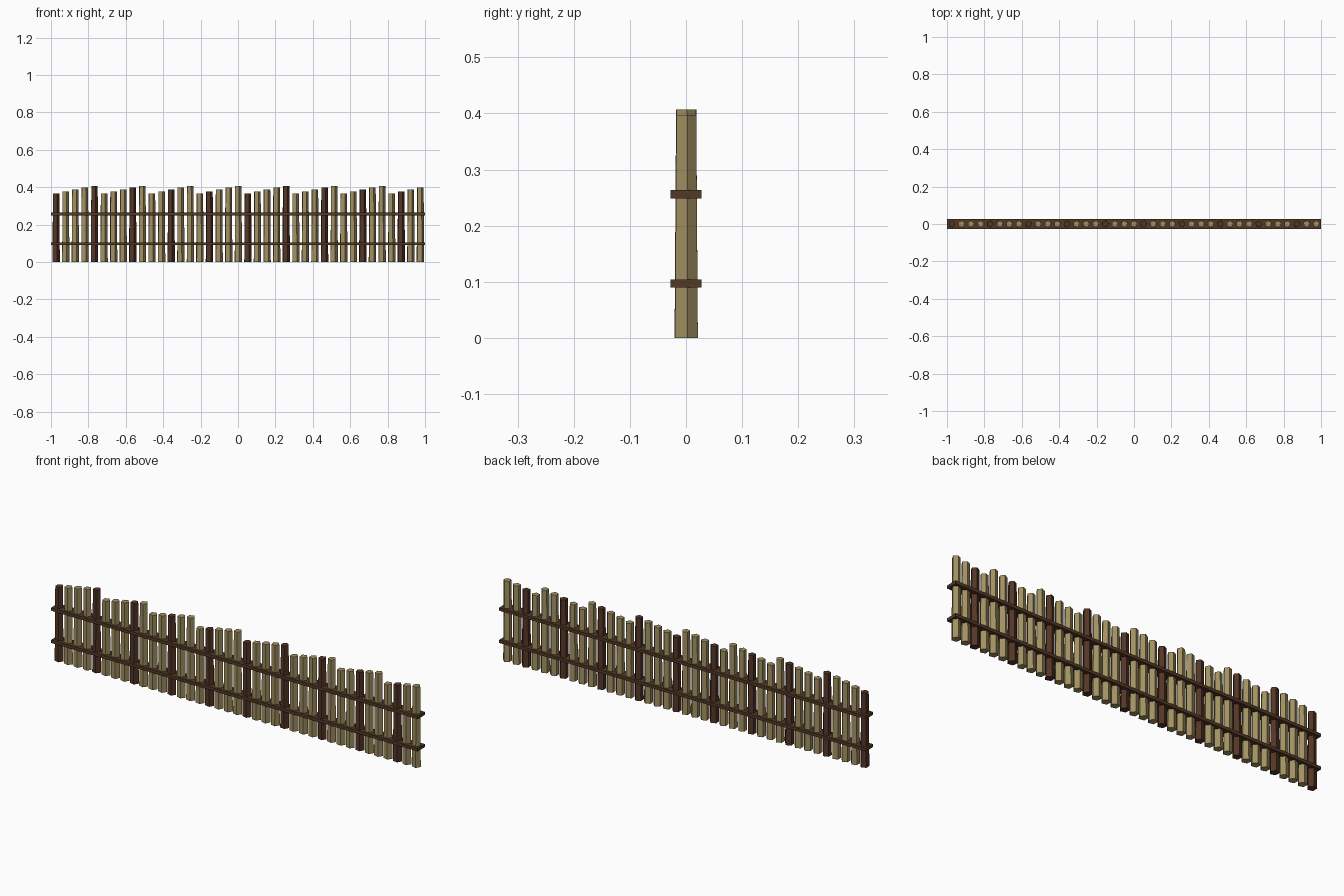
import bpy
import math
import random

cube = bpy.data.objects.get("Cube")
if cube:
    bpy.data.objects.remove(cube, do_unlink=True)

random.seed(4)


def make_material(name, rgb):
    mat = bpy.data.materials.new(name)
    mat.use_nodes = True
    colour = (*rgb, 1.0)
    mat.diffuse_color = colour
    mat.node_tree.nodes["Principled BSDF"].inputs["Base Color"].default_value = colour
    return mat


tan_wood = make_material("pale_wood", (0.36, 0.28, 0.12))
dark_wood = make_material("dark_wood", (0.09, 0.037, 0.02))
rail_wood = make_material("rail_wood", (0.085, 0.04, 0.02))

COUNT = 39
SPACING = 1.948 / (COUNT - 1)


# Tapered five-sided stake standing on the ground
def add_stake(index):
    dark = index % 4 == 0
    height = 0.367 + 0.01 * (index % 5)
    radius = 0.0215
    x = (index - (COUNT - 1) / 2) * SPACING
    bpy.ops.mesh.primitive_cone_add(
        vertices=5, radius1=radius, radius2=radius * 0.87, depth=height,
        location=(x, 0, height / 2))
    stake = bpy.context.object
    stake.name = f"stake_{index + 1}"
    # Point one corner along +x, with a small natural twist
    start = math.atan2(stake.data.vertices[0].co.y, stake.data.vertices[0].co.x)
    stake.rotation_euler.z = -start + math.radians(random.uniform(0, 8))
    stake.data.materials.append(dark_wood if dark else tan_wood)


# Flat rail that runs through all the stakes
def add_rail(name, z):
    bpy.ops.mesh.primitive_cube_add(size=1, location=(0, 0, z))
    rail = bpy.context.object
    rail.name = name
    rail.scale = (2.0, 0.056, 0.015)
    rail.data.materials.append(rail_wood)


for i in range(COUNT):
    add_stake(i)

add_rail("lower_rail", 0.097)
add_rail("upper_rail", 0.256)
